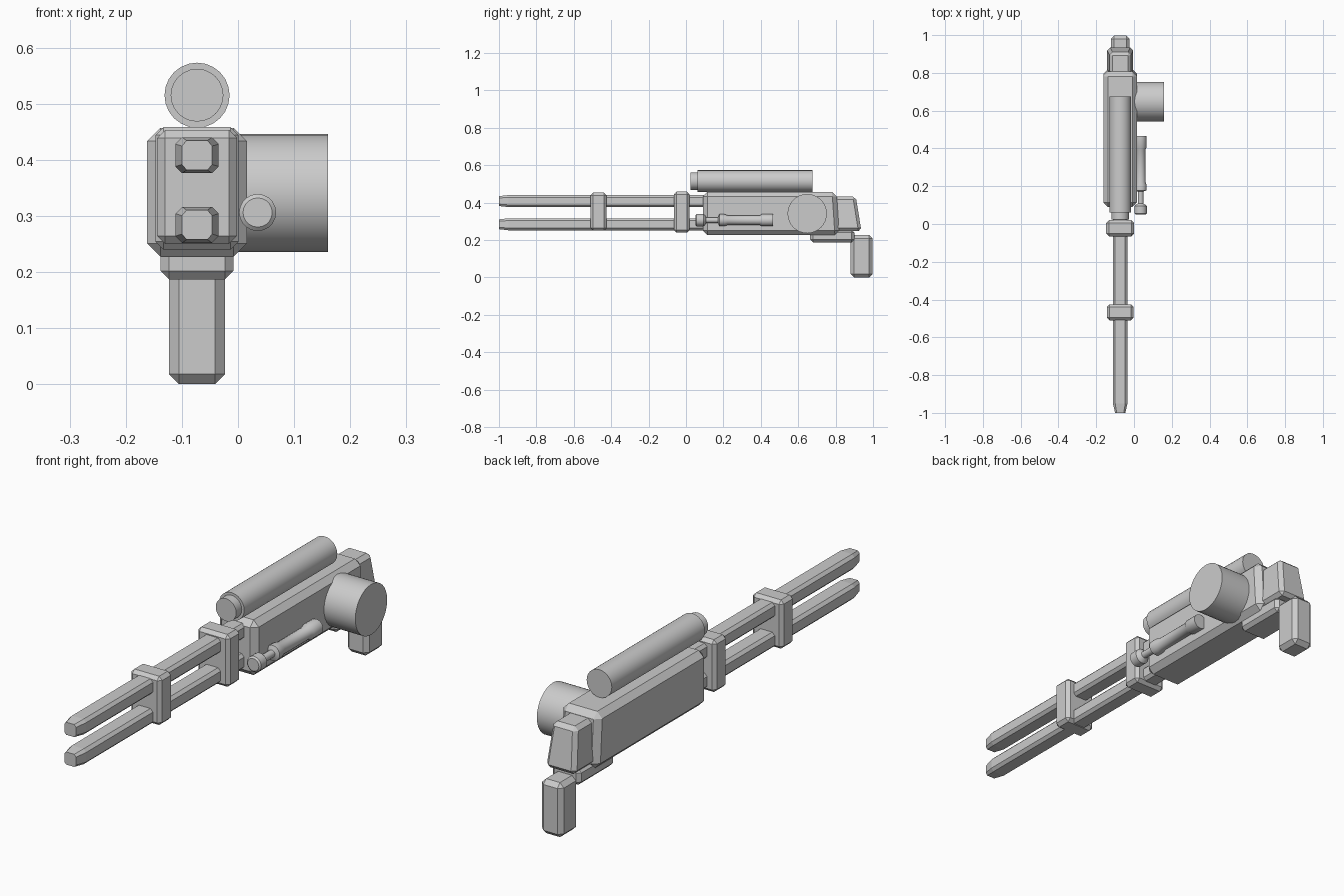
import bpy, bmesh, math
from mathutils import Matrix, Vector

if "Cube" in bpy.data.objects:
    bpy.data.objects.remove(bpy.data.objects["Cube"], do_unlink=True)

grey = bpy.data.materials.new("light_grey")
grey.use_nodes = True
colour = (0.6, 0.6, 0.6, 1)
grey.diffuse_color = colour
grey.node_tree.nodes["Principled BSDF"].inputs["Base Color"].default_value = colour

CX = -0.073  # centre line of the weapon


def finish(name, bm):
    bmesh.ops.recalc_face_normals(bm, faces=bm.faces)
    mesh = bpy.data.meshes.new(name)
    bm.to_mesh(mesh)
    bm.free()
    mesh.materials.append(grey)
    obj = bpy.data.objects.new(name, mesh)
    bpy.context.collection.objects.link(obj)
    return obj


def block(name, width, y, z, bevel, shape=None):
    """Chamfered box centred on CX; shape may move corners before bevelling."""
    bm = bmesh.new()
    bmesh.ops.create_cube(bm, size=1)
    for v in bm.verts:
        corner = v.co.copy()
        v.co = Vector((CX + corner.x * width,
                       y[0] if corner.y < 0 else y[1],
                       z[0] if corner.z < 0 else z[1]))
        if shape:
            shape(v, corner)
    bmesh.ops.bevel(bm, geom=bm.edges[:], offset=bevel, segments=1,
                    affect='EDGES', clamp_overlap=True)
    return finish(name, bm)


def lathe(name, profile, centre, axis, sides=32):
    """Revolve (distance, radius) pairs about the x or y axis."""
    bm = bmesh.new()
    rings = []
    for d, r in profile:
        ring = []
        for i in range(sides):
            a = 2 * math.pi * i / sides
            u, w = r * math.cos(a), r * math.sin(a)
            p = (u, d, w) if axis == 'Y' else (d, u, w)
            ring.append(bm.verts.new(Vector(p) + Vector(centre)))
        rings.append(ring)
    for a, b in zip(rings, rings[1:]):
        for i in range(sides):
            j = (i + 1) % sides
            bm.faces.new((a[i], a[j], b[j], b[i]))
    bm.faces.new(rings[0])
    bm.faces.new(rings[-1])
    obj = finish(name, bm)
    bpy.ops.object.select_all(action='DESELECT')
    obj.select_set(True)
    bpy.context.view_layer.objects.active = obj
    bpy.ops.object.shade_smooth_by_angle(angle=math.radians(35))
    return obj


# Main body, with a slightly sloped rear
def body_shape(v, c):
    if c.y > 0 and c.z > 0:
        v.co.y -= 0.015


block("body", 0.178, (0.09, 0.82), (0.227, 0.457), 0.024, body_shape)

# Twin barrels, narrowed at the muzzles
for name, z0 in (("upper_barrel", 0.376), ("lower_barrel", 0.252)):
    bm = bmesh.new()
    bmesh.ops.create_cube(bm, size=1, matrix=Matrix.Translation((CX, -0.41, z0 + 0.032))
                          @ Matrix.Diagonal((0.077, 1.08, 0.064, 1)))
    long_edges = [e for e in bm.edges
                  if abs(e.verts[0].co.y - e.verts[1].co.y) > 0.5]
    bmesh.ops.bevel(bm, geom=long_edges, offset=0.012, segments=1, affect='EDGES')
    muzzle = min(bm.faces, key=lambda f: f.calc_center_median().y)
    tip = bmesh.ops.extrude_discrete_faces(bm, faces=[muzzle])["faces"][0]
    middle = tip.calc_center_median()
    for v in tip.verts:
        v.co.x = middle.x + (v.co.x - middle.x) * 0.7
        v.co.z = middle.z + (v.co.z - middle.z) * 0.82
        v.co.y -= 0.05
    finish(name, bm)

# Clamps around the barrels
block("front_clamp", 0.142, (-0.51, -0.425), (0.25, 0.453), 0.014)
block("rear_clamp", 0.148, (-0.065, 0.02), (0.24, 0.458), 0.014)

# Sight tube on top
lathe("scope", [(0.025, 0.047), (0.062, 0.047), (0.062, 0.058), (0.675, 0.058)],
      (CX, 0, 0.515), 'Y', 24)

# Drum magazine on the left side
lathe("drum_magazine", [(-0.04, 0.105), (0.16, 0.105)], (0, 0.648, 0.341), 'X')

# Side handle: knob, rod and sleeve
lathe("side_handle",
      [(0.05, 0.026), (0.056, 0.033), (0.094, 0.033), (0.102, 0.026), (0.108, 0.015),
       (0.172, 0.015), (0.178, 0.032), (0.205, 0.032), (0.222, 0.026),
       (0.395, 0.026), (0.405, 0.032), (0.465, 0.032)],
      (0.035, 0, 0.306), 'Y', 20)


# Rear block, narrowing towards the top
def rear_shape(v, c):
    if c.z > 0:
        v.co.x = CX + c.x * 0.112
        if c.y > 0:
            v.co.y -= 0.03


block("rear_block", 0.14, (0.78, 0.938), (0.247, 0.432), 0.016, rear_shape)

# Connector under the body and the pistol grip
block("grip_connector", 0.13, (0.664, 0.9), (0.187, 0.255), 0.015)
block("grip", 0.1, (0.88, 0.997), (0, 0.227), 0.018)
